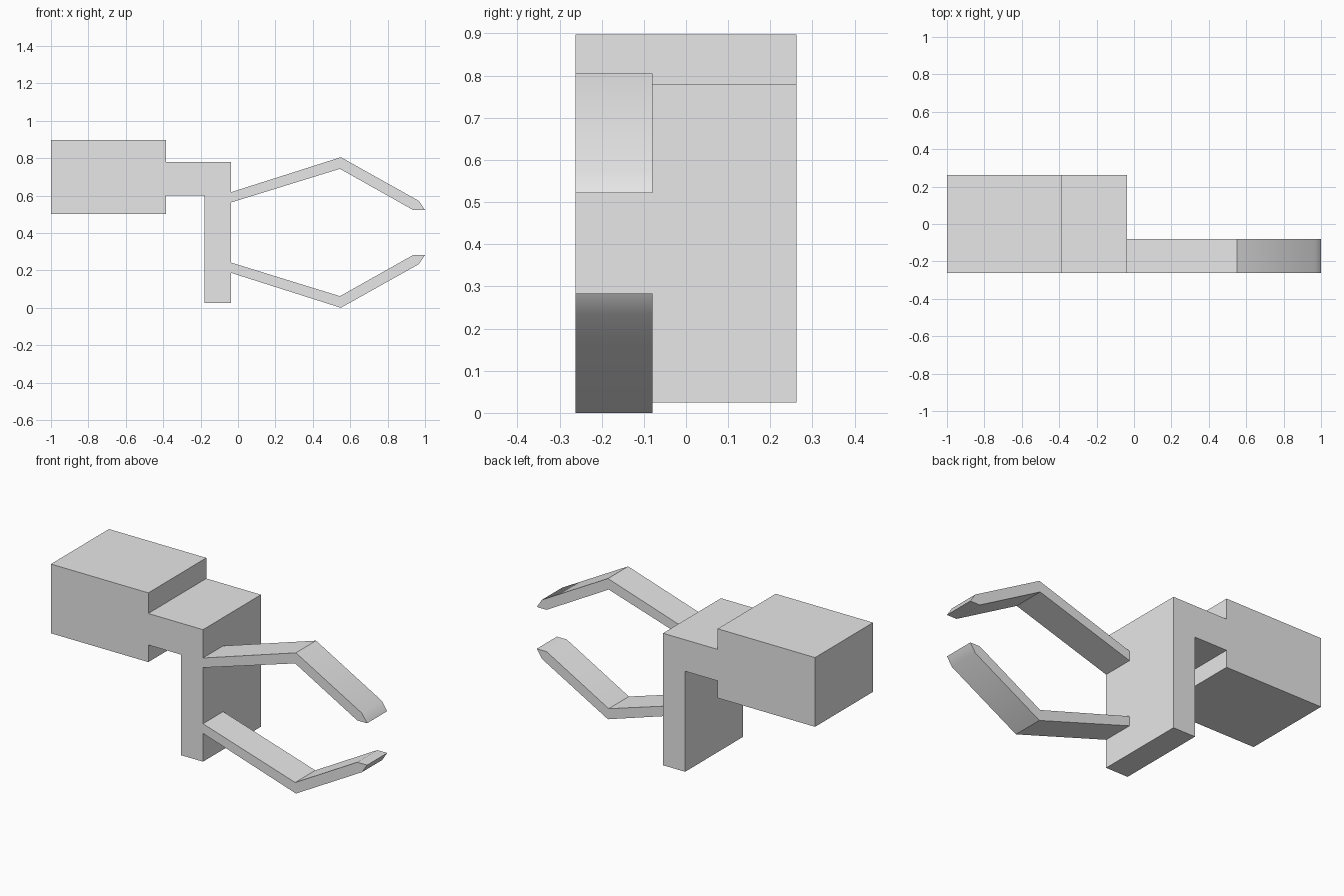
import bpy
import bmesh
import math

cube = bpy.data.objects.get("Cube")
if cube:
    bpy.data.objects.remove(cube, do_unlink=True)

grey = bpy.data.materials.new("light_grey")
grey.use_nodes = True
grey.diffuse_color = (0.8, 0.8, 0.8, 1)
grey.node_tree.nodes["Principled BSDF"].inputs["Base Color"].default_value = (0.8, 0.8, 0.8, 1)

FRONT, BACK = -0.262, 0.262
CLAW_BACK = -0.08
MID_Z = 0.4025


def extrude_profile(name, profile, y0, y1):
    """Extrude an (x, z) outline along y into a solid."""
    bm = bmesh.new()
    face = bm.faces.new([bm.verts.new((x, y0, z)) for x, z in profile])
    new = bmesh.ops.extrude_face_region(bm, geom=[face])["geom"]
    verts = [v for v in new if isinstance(v, bmesh.types.BMVert)]
    bmesh.ops.translate(bm, verts=verts, vec=(0, y1 - y0, 0))
    bmesh.ops.recalc_face_normals(bm, faces=bm.faces)
    mesh = bpy.data.meshes.new(name)
    bm.to_mesh(mesh)
    bm.free()
    mesh.materials.append(grey)
    obj = bpy.data.objects.new(name, mesh)
    bpy.context.collection.objects.link(obj)
    return obj


# Rear block
extrude_profile("rear_block", [(-1, 0.502), (-0.384, 0.502), (-0.384, 0.898), (-1, 0.898)],
                FRONT, BACK)

# Neck and upright plate in one angled bracket
extrude_profile("bracket", [(-0.384, 0.6), (-0.178, 0.6), (-0.178, 0.025), (-0.038, 0.025),
                            (-0.038, 0.78), (-0.384, 0.78)], FRONT, BACK)

# Bent claws, the lower one mirrored from the upper
claw = [(-0.038, 0.563), (0.545, 0.743), (0.938, 0.522), (1, 0.522),
        (0.968, 0.571), (0.55, 0.805), (-0.038, 0.618)]
mirrored = [(x, 2 * MID_Z - z) for x, z in claw]
for name, outline in (("upper_claw", claw), ("lower_claw", mirrored)):
    obj = extrude_profile(name, outline, FRONT, CLAW_BACK)
    obj.data.shade_smooth()
    obj.data.set_sharp_from_angle(angle=math.radians(30))
